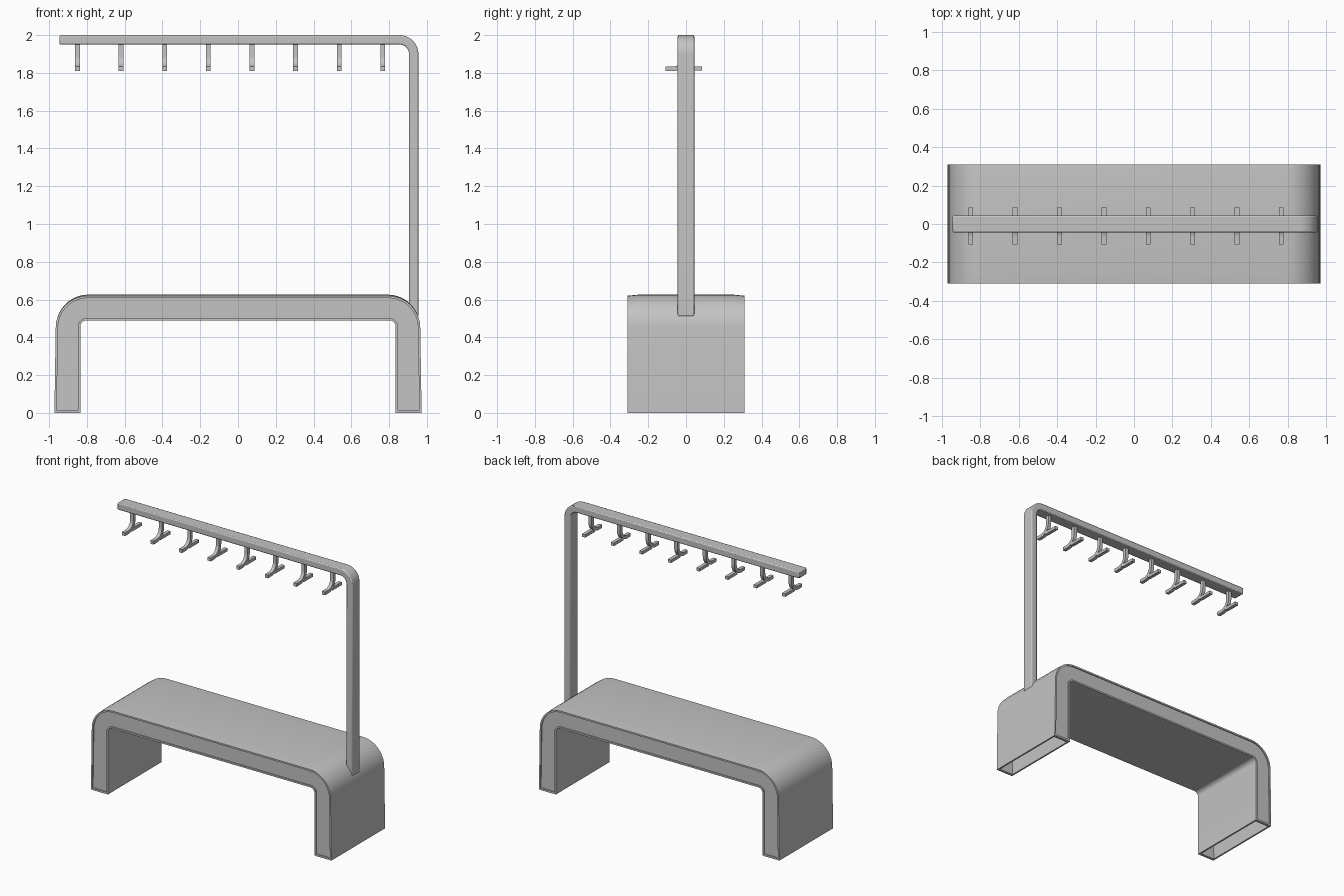
import bpy, bmesh, math
from mathutils import Matrix

cube = bpy.data.objects.get("Cube")
if cube:
    bpy.data.objects.remove(cube, do_unlink=True)

GREY = (0.55, 0.55, 0.55, 1)
grey = bpy.data.materials.new("light grey")
grey.use_nodes = True
grey.diffuse_color = GREY
grey.node_tree.nodes["Principled BSDF"].inputs["Base Color"].default_value = GREY


def finish(name, bm, smooth=True):
    bmesh.ops.recalc_face_normals(bm, faces=bm.faces)
    mesh = bpy.data.meshes.new(name)
    bm.to_mesh(mesh)
    bm.free()
    mesh.materials.append(grey)
    ob = bpy.data.objects.new(name, mesh)
    bpy.context.collection.objects.link(ob)
    if smooth:
        bpy.ops.object.select_all(action='DESELECT')
        ob.select_set(True)
        bpy.context.view_layer.objects.active = ob
        bpy.ops.object.shade_smooth_by_angle(angle=math.radians(35))
    return ob


def arc(cx, cz, r, a0, a1, n=10):
    return [(cx + r * math.cos(math.radians(a0 + (a1 - a0) * i / n)),
             cz + r * math.sin(math.radians(a0 + (a1 - a0) * i / n))) for i in range(n + 1)]


def arch(w, h, r, flare=0.0, foot=0.0):
    """Upside-down U path with rounded corners, legs flaring out to the foot."""
    right = [(w + flare, foot)] + arc(w - r, h - r, r, 0, 90)
    return right + [(-x, z) for x, z in reversed(right)]


def band(bm, a, b, ys, lift=None):
    """Solid strip between two matching xz paths, running along the y stations."""
    lift = lift or [0] * len(ys)
    raised = lambda z, l: z + l * min(1, max(0, (z - 0.45) / 0.17))
    grid = [[[bm.verts.new((x, y, raised(z, l))) for x, z in p] for p in (a, b)]
            for y, l in zip(ys, lift)]
    n = len(a)
    for s, t in zip(grid, grid[1:]):
        for k in (0, 1):
            for i in range(n - 1):
                bm.faces.new((s[k][i], s[k][i + 1], t[k][i + 1], t[k][i]))
        for i in (0, n - 1):
            bm.faces.new((s[0][i], s[1][i], t[1][i], t[0][i]))
    for s in (grid[0], grid[-1]):
        for i in range(n - 1):
            bm.faces.new((s[0][i], s[0][i + 1], s[1][i + 1], s[1][i]))


def box(bm, x0, x1, y0, y1, z0, z1):
    m = Matrix.Translation(((x0 + x1) / 2, (y0 + y1) / 2, (z0 + z1) / 2))
    bmesh.ops.create_cube(bm, size=1, matrix=m @ Matrix.Diagonal((x1 - x0, y1 - y0, z1 - z0, 1)))


# Bench: hollow shell with an outer skin and an inner skin, open under the legs
D, T = 0.31, 0.012
bm = bmesh.new()
band(bm, arch(0.965, 0.62, 0.17, 0.007), arch(0.965 - T, 0.62 - T, 0.17 - T, 0.007),
     (-D, -0.25, 0.25, D), (0, 0.006, 0.006, 0))
finish("bench_outer_skin", bm)
bm = bmesh.new()
band(bm, arch(0.835 + T, 0.49 + T, 0.045), arch(0.835, 0.49, 0.033), (-D, D))
finish("bench_inner_skin", bm)

# Recessed panels closing the bench at front and back, with a foot strip per leg
for side, name in ((-1, "front"), (1, "back")):
    bm = bmesh.new()
    ys = sorted((side * (D - 0.008), side * (D - 0.02)))
    band(bm, arch(0.955, 0.61, 0.16, 0.005, 0.014), arch(0.845, 0.5, 0.043, 0, 0.014), ys)
    finish("bench_%s_panel" % name, bm)
    bm = bmesh.new()
    ys = sorted((side * D, side * (D - 0.02)))
    for x in (-0.962, 0.845):
        box(bm, x, x + 0.117, ys[0], ys[1], 0, 0.014)
    finish("bench_%s_foot_strips" % name, bm, False)

# Post and top rail: one flat bar with a rounded bend
bm = bmesh.new()
outer = [(0.955, 0.51)] + arc(0.855, 1.9, 0.1, 0, 90) + [(-0.945, 2.0)]
inner = [(0.905, 0.51)] + arc(0.855, 1.9, 0.05, 0, 90) + [(-0.945, 1.95)]
band(bm, outer, inner, (-0.044, 0.044))
rail = finish("post_and_rail", bm)
bevel = rail.modifiers.new("soft edges", 'BEVEL')
bevel.width = 0.007
bevel.segments = 2
bevel.limit_method = 'ANGLE'
bevel.angle_limit = math.radians(40)

# Double hooks: stem sweeping forward to a flat tip, with a short tab behind
# Profiles are drawn sideways as (depth, height), then turned to face front.
turn = Matrix.Rotation(math.radians(90), 3, 'Z')
for i in range(8):
    bm = bmesh.new()
    upper = [(-0.013, 1.955)] + arc(-0.068, 1.889, 0.055, 0, -90) + [(-0.108, 1.834)]
    lower = [(0.013, 1.955)] + arc(-0.068, 1.891, 0.081, 0, -90) + [(-0.108, 1.81)]
    band(bm, upper, lower, (-0.0125, 0.0125))
    band(bm, [(-0.025, 1.834), (0.085, 1.834)], [(-0.025, 1.812), (0.085, 1.812)],
         (-0.0125, 0.0125))
    bmesh.ops.rotate(bm, verts=bm.verts, matrix=turn)
    bmesh.ops.translate(bm, verts=bm.verts, vec=(-0.85 + i * 0.231, 0, 0))
    finish("hook_%d" % (i + 1), bm)
